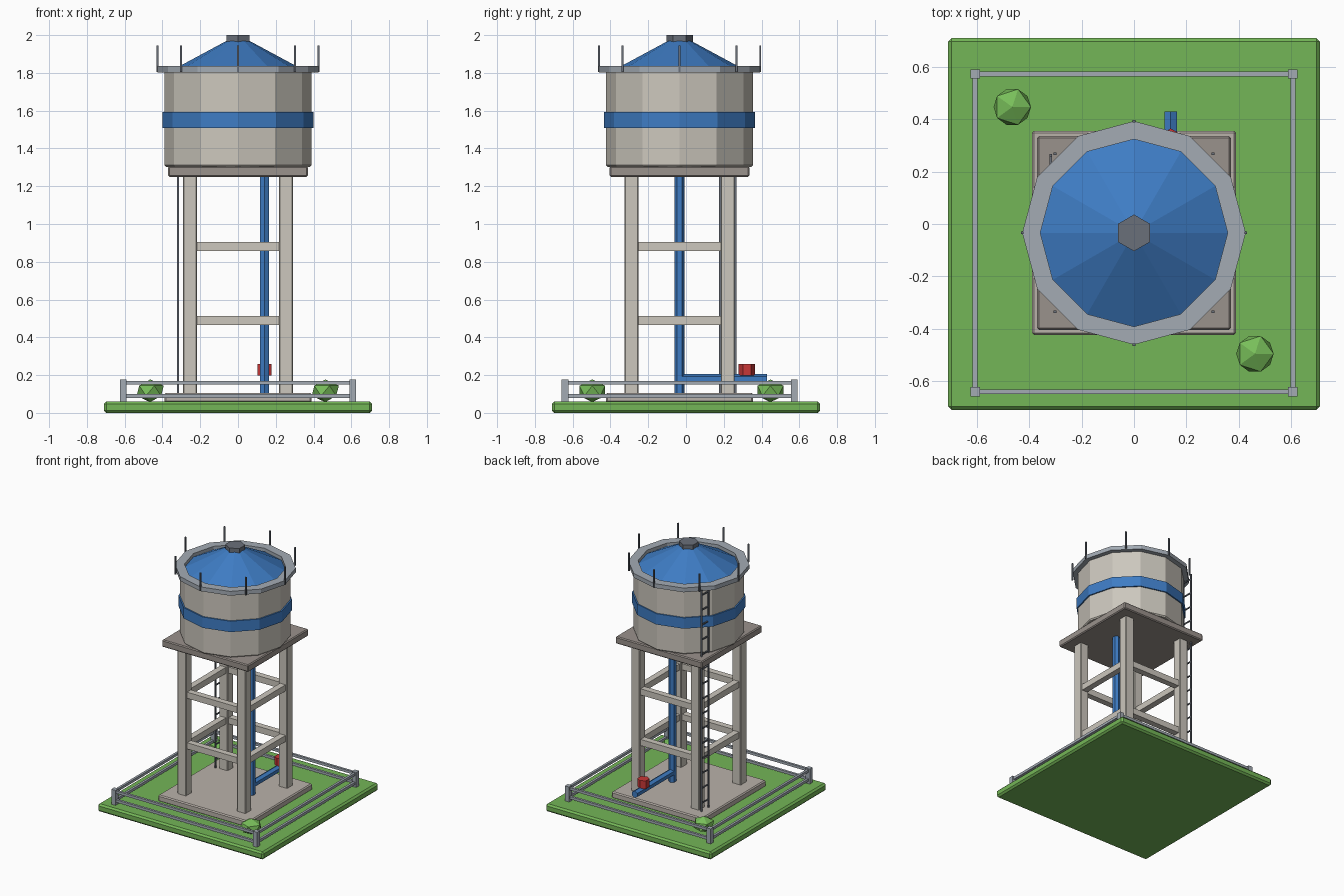
import bpy, bmesh, math
from mathutils import Vector

if "Cube" in bpy.data.objects:
    bpy.data.objects.remove(bpy.data.objects["Cube"])

CY = -0.034  # tower axis offset in y


def material(name, r, g, b):
    m = bpy.data.materials.new(name)
    lin = [((c / 255 + 0.055) / 1.055) ** 2.4 for c in (r, g, b)]
    m.diffuse_color = (*lin, 1)
    m.use_nodes = True
    m.node_tree.nodes["Principled BSDF"].inputs["Base Color"].default_value = m.diffuse_color
    return m


GRASS = material("grass_green", 116, 182, 87)
LEAF = material("leaf_green", 120, 190, 90)
CONCRETE = material("light_concrete", 204, 199, 189)
PAD = material("pad_concrete", 186, 178, 170)
DECK = material("deck_grey", 154, 146, 140)
BLUE = material("blue_paint", 62, 124, 196)
METAL = material("light_metal", 163, 171, 180)
DARK = material("dark_metal", 106, 112, 122)
RED = material("valve_red", 200, 55, 55)


def finish(name, bm, mat, bevel=0):
    bmesh.ops.recalc_face_normals(bm, faces=bm.faces)
    me = bpy.data.meshes.new(name)
    bm.to_mesh(me)
    bm.free()
    me.materials.append(mat)
    ob = bpy.data.objects.new(name, me)
    bpy.context.collection.objects.link(ob)
    if bevel:
        mod = ob.modifiers.new("bevel", "BEVEL")
        mod.width = bevel
        mod.segments = 1
    return ob


def box(name, lo, hi, mat, bevel=0):
    bm = bmesh.new()
    bmesh.ops.create_cube(bm, size=1)
    lo, hi = Vector(lo), Vector(hi)
    for v in bm.verts:
        v.co = Vector([(lo[i] + hi[i]) / 2 + v.co[i] * (hi[i] - lo[i]) for i in range(3)])
    return finish(name, bm, mat, bevel)


def block(name, x, y, z0, z1, hx, hy, mat, bevel=0):
    return box(name, (x - hx, y - hy, z0), (x + hx, y + hy, z1), mat, bevel)


def lathe(name, x, y, profile, sides, mat, closed=False):
    """Revolve (radius, z) points; an open profile gets end caps."""
    bm = bmesh.new()
    rings = []
    for r, z in profile:
        angles = [2 * math.pi * i / sides + math.pi / 2 for i in range(sides)]
        rings.append([bm.verts.new((x + r * math.cos(a), y + r * math.sin(a), z)) for a in angles])
    pairs = list(zip(rings, rings[1:]))
    if closed:
        pairs.append((rings[-1], rings[0]))
    else:
        bm.faces.new(rings[0])
        bm.faces.new(rings[-1])
    for a, b in pairs:
        for i in range(sides):
            j = (i + 1) % sides
            bm.faces.new((a[i], a[j], b[j], b[i]))
    return finish(name, bm, mat)


# Ground and concrete pad
block("ground", 0, 0, 0, 0.06, 0.71, 0.71, GRASS, 0.013)
block("pad", 0, CY, 0.055, 0.105, 0.39, 0.39, PAD, 0.008)

# Legs and cross braces
L = 0.255
for sx in (-1, 1):
    for sy in (-1, 1):
        block("leg", sx * L, CY + sy * L, 0.10, 1.255, 0.037, 0.037, CONCRETE, 0.005)
for z in (0.465, 0.857):
    for s in (-1, 1):
        block("brace_x", 0, CY + s * L, z, z + 0.048, 0.222, 0.024, CONCRETE)
        block("brace_y", s * L, CY, z, z + 0.048, 0.024, 0.222, CONCRETE)

# Deck, tank, band, rim, roof and cap
block("deck", 0, CY, 1.25, 1.305, 0.37, 0.37, DECK, 0.007)
lathe("tank", 0, CY, [(0.382, 1.303), (0.39, 1.312), (0.39, 1.805)], 12, CONCRETE)
lathe("band", 0, CY, [(0.38, 1.508), (0.40, 1.508), (0.40, 1.592), (0.38, 1.592)], 12, BLUE, True)
lathe("rim", 0, CY, [(0.358, 1.803), (0.427, 1.803), (0.427, 1.836), (0.358, 1.836)], 12, METAL, True)
lathe("roof", 0, CY, [(0.37, 1.803), (0.06, 1.97)], 12, BLUE)
lathe("roof_cap", 0, CY, [(0.07, 1.963), (0.07, 2.0)], 6, DARK)

# Railing posts around the rim
for i in range(8):
    a = i * math.pi / 4
    block("rim_post", 0.427 * math.cos(a), CY + 0.427 * math.sin(a), 1.805, 1.945, 0.005, 0.005, DARK)

# Ladder beside the back left leg
LX, LY = -0.318, CY + L
for s in (-1, 1):
    block("ladder_rail", LX, LY + s * 0.042, 0.105, 1.82, 0.005, 0.005, DARK)
for i in range(15):
    z = 0.165 + i * 0.115
    block("ladder_rung", LX, LY, z, z + 0.009, 0.004, 0.042, DARK)

# Water pipes and valve
PX = 0.14
lathe("riser_pipe", PX, CY, [(0.027, 0.10), (0.027, 1.255)], 6, BLUE)
pipe = lathe("outlet_pipe", 0, 0, [(0.027, 0), (0.027, 0.464)], 6, BLUE)
pipe.rotation_euler = (-math.pi / 2, 0, 0)
pipe.location = (PX, CY, 0.178)
lathe("valve", PX, 0.322, [(0.043, 0.198), (0.043, 0.26)], 6, RED)

# Perimeter fence
F = 0.607
for sx in (-1, 1):
    for sy in (-1, 1):
        block("fence_post", sx * F, CY + sy * F, 0.055, 0.176, 0.018, 0.018, METAL)
for z in (0.08, 0.149):
    for s in (-1, 1):
        block("fence_rail_x", 0, CY + s * F, z, z + 0.02, F, 0.009, METAL)
        block("fence_rail_y", s * F, CY, z, z + 0.02, 0.009, F, METAL)

# Bushes
for x, y in ((-0.465, 0.447), (0.462, -0.496)):
    bm = bmesh.new()
    bmesh.ops.create_icosphere(bm, subdivisions=1, radius=0.08)
    for v in bm.verts:
        v.co = (v.co.x + x, v.co.y + y, v.co.z * 0.75 + 0.117)
    finish("bush", bm, LEAF)
